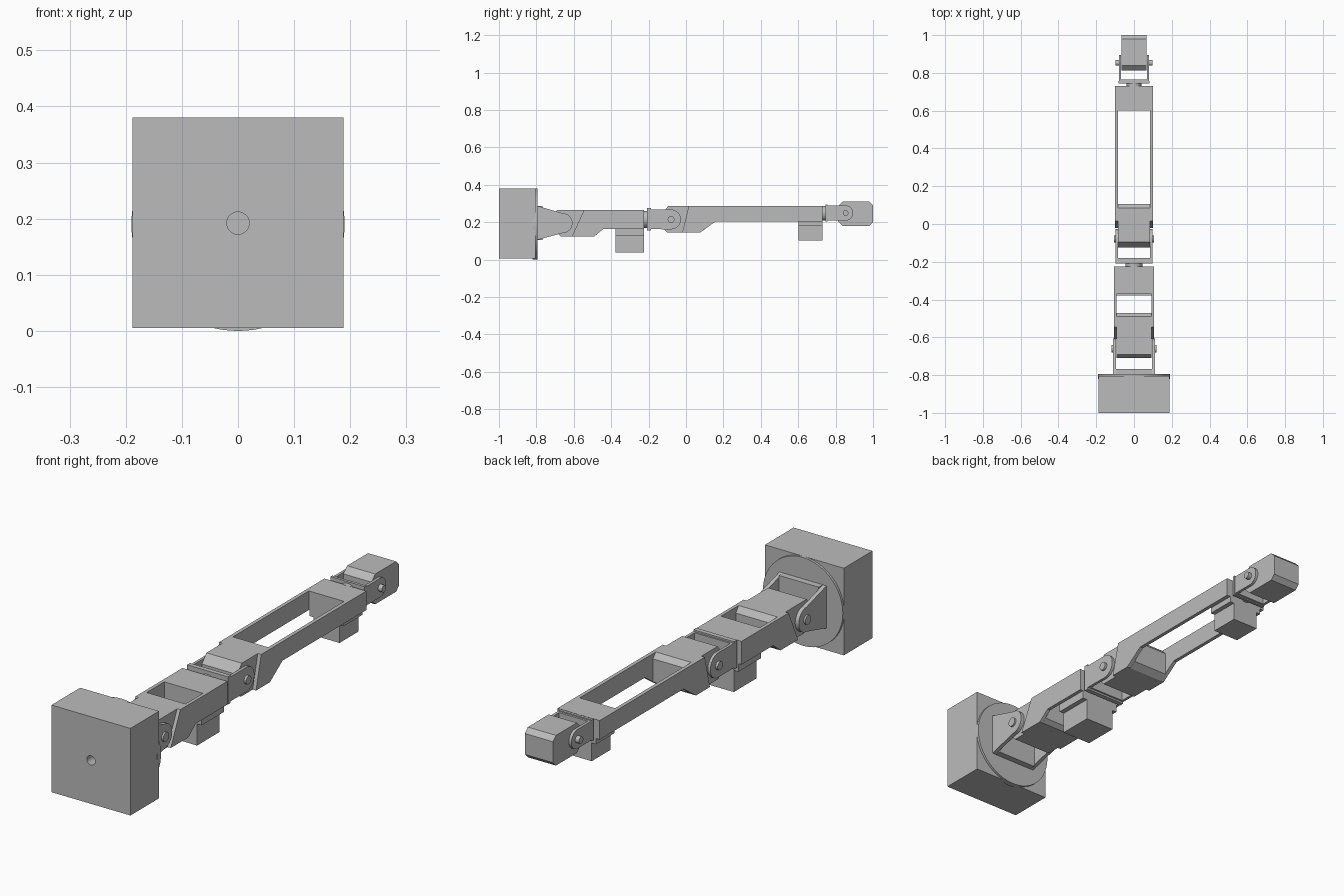
import bpy
import bmesh
from math import pi, sin, cos

cube = bpy.data.objects.get("Cube")
if cube:
    bpy.data.objects.remove(cube, do_unlink=True)

grey = bpy.data.materials.new("plain_grey")
grey.use_nodes = True
grey.diffuse_color = (0.5, 0.5, 0.5, 1)
grey.node_tree.nodes["Principled BSDF"].inputs["Base Color"].default_value = (0.5, 0.5, 0.5, 1)


def prism(name, x0, x1, profile):
    """Extrude a side profile of (y, z) points from x0 to x1."""
    bm = bmesh.new()
    face = bm.faces.new([bm.verts.new((x0, y, z)) for y, z in profile])
    ext = bmesh.ops.extrude_face_region(bm, geom=[face])
    verts = [v for v in ext["geom"] if isinstance(v, bmesh.types.BMVert)]
    bmesh.ops.translate(bm, verts=verts, vec=(x1 - x0, 0, 0))
    bmesh.ops.recalc_face_normals(bm, faces=bm.faces)
    mesh = bpy.data.meshes.new(name)
    bm.to_mesh(mesh)
    bm.free()
    mesh.materials.append(grey)
    obj = bpy.data.objects.new(name, mesh)
    bpy.context.collection.objects.link(obj)
    return obj


def box(name, hx, y0, y1, z0, z1):
    return prism(name, -hx, hx, [(y0, z0), (y1, z0), (y1, z1), (y0, z1)])


def cylinder(name, r, depth, loc, axis, sides=48):
    rot = (pi / 2, 0, 0) if axis == "y" else (0, pi / 2, 0)
    bpy.ops.mesh.primitive_cylinder_add(vertices=sides, radius=r, depth=depth,
                                        location=loc, rotation=rot)
    obj = bpy.context.object
    obj.name = name
    obj.data.materials.append(grey)
    bpy.ops.object.shade_smooth_by_angle()
    return obj


def pair(name, inner, outer, profile):
    for side, s in (("left", 1), ("right", -1)):
        prism(f"{side}_{name}", s * inner, s * outer, profile)


def clevis(name, inner, outer, y0, plate, z0, z1, pin, r, pin_r, pin_out):
    """Fork with a back plate, two rounded cheeks and pivot pins."""
    cy, cz = pin
    arc = [(cy + r * cos(a), cz + r * sin(a))
           for a in [pi / 2 - pi * i / 16 for i in range(17)]]
    pair(name + "_cheek", inner, outer, [(y0, z0), (y0, z1)] + arc)
    box(name + "_plate", inner, y0, y0 + plate, z0, z1)
    for side, s in (("left", 1), ("right", -1)):
        mid = s * (inner + pin_out) / 2
        cylinder(f"{side}_{name}_pin", pin_r, pin_out - inner, (mid, cy, cz), "x", 24)


# Base block with a round bore, and turntable
base = box("base_block", 0.188, -1, -0.805, 0.005, 0.38)
cutter = cylinder("bore_cutter", 0.02, 0.16, (0, -1, 0.192), "y", 32)
cutter.hide_render = True
bore = base.modifiers.new("bore", "BOOLEAN")
bore.operation = "DIFFERENCE"
bore.solver = "EXACT"
bore.object = cutter
bpy.context.view_layer.objects.active = base
bpy.ops.object.modifier_apply(modifier="bore")
bpy.data.objects.remove(cutter, do_unlink=True)
cylinder("turntable", 0.19, 0.025, (0, -0.8075, 0.19), "y", 96)

# Shoulder fork
clevis("shoulder", 0.095, 0.112, -0.797, 0.03, 0.105, 0.288,
       (-0.66, 0.195), 0.053, 0.02, 0.12)

# Upper arm: tongue, side walls, end block and motor
prism("upper_arm_tongue", -0.092, 0.092,
      [(-0.71, 0.235), (-0.69, 0.265), (-0.49, 0.265), (-0.47, 0.24),
       (-0.47, 0.14), (-0.49, 0.125), (-0.67, 0.125), (-0.71, 0.16)])
pair("upper_arm_wall", 0.092, 0.107,
     [(-0.545, 0.265), (-0.225, 0.265), (-0.225, 0.165), (-0.44, 0.165),
      (-0.49, 0.125), (-0.61, 0.125)])
box("upper_arm_end_block", 0.092, -0.37, -0.225, 0.165, 0.265)
box("upper_arm_motor_mount", 0.092, -0.378, -0.225, 0.13, 0.165)
box("upper_arm_motor", 0.07, -0.378, -0.225, 0.037, 0.13)

# Elbow roll neck and fork
cylinder("elbow_neck", 0.045, 0.03, (0, -0.215, 0.215), "y")
box("elbow_flange", 0.097, -0.208, -0.188, 0.155, 0.275)
clevis("elbow", 0.085, 0.097, -0.2, 0.02, 0.163, 0.268,
       (-0.08, 0.215), 0.053, 0.018, 0.107)

# Forearm: tongue, long rails, end block and motor
prism("forearm_tongue", -0.084, 0.084,
      [(-0.125, 0.25), (-0.095, 0.287), (0.085, 0.287), (0.105, 0.265),
       (0.105, 0.165), (0.075, 0.145), (-0.1, 0.145), (-0.125, 0.17)])
pair("forearm_rail", 0.084, 0.1,
     [(0.015, 0.287), (0.73, 0.287), (0.73, 0.205), (0.16, 0.205),
      (0.075, 0.145), (-0.02, 0.145)])
box("forearm_end_block", 0.084, 0.602, 0.73, 0.205, 0.287)
box("forearm_motor_mount", 0.082, 0.602, 0.73, 0.18, 0.205)
box("forearm_motor", 0.062, 0.602, 0.73, 0.102, 0.18)

# Wrist roll neck and fork
cylinder("wrist_neck", 0.04, 0.03, (0, 0.74, 0.248), "y")
box("wrist_flange", 0.081, 0.745, 0.757, 0.203, 0.295)
clevis("wrist", 0.068, 0.08, 0.75, 0.016, 0.208, 0.29,
       (0.853, 0.249), 0.041, 0.015, 0.098)

# Chamfered end head
prism("end_head", -0.067, 0.067,
      [(0.812, 0.285), (0.838, 0.31), (0.98, 0.31), (1, 0.29),
       (1, 0.2), (0.98, 0.18), (0.838, 0.18), (0.812, 0.205)])
